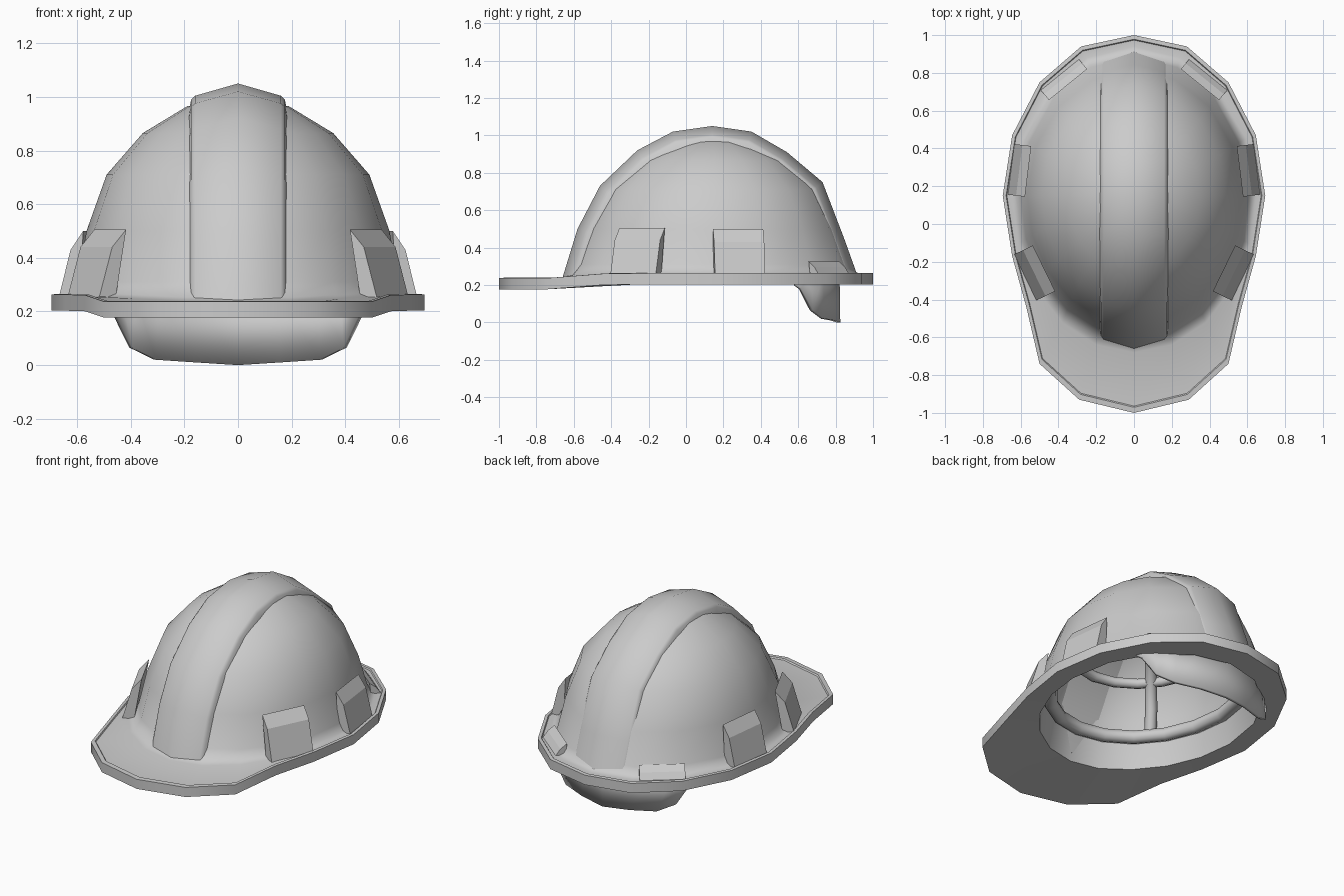
import bpy, bmesh
from math import sin, cos, radians

if "Cube" in bpy.data.objects:
    bpy.data.objects.remove(bpy.data.objects["Cube"])

CY = 0.15  # dome centre in y


def finish(ob, angle=40):
    bpy.ops.object.select_all(action='DESELECT')
    bpy.context.view_layer.objects.active = ob
    ob.select_set(True)
    bpy.ops.object.shade_smooth_by_angle(angle=radians(angle))
    return ob


def mesh_object(name, verts, faces, angle=40):
    me = bpy.data.meshes.new(name)
    me.from_pydata(verts, [], faces)
    bm = bmesh.new()
    bm.from_mesh(me)
    bmesh.ops.remove_doubles(bm, verts=bm.verts, dist=1e-5)
    bmesh.ops.dissolve_degenerate(bm, edges=bm.edges, dist=1e-5)
    bmesh.ops.recalc_face_normals(bm, faces=bm.faces)
    bm.to_mesh(me)
    bm.free()
    ob = bpy.data.objects.new(name, me)
    bpy.context.collection.objects.link(ob)
    return finish(ob, angle)


def loft(name, rows, wrap=True, caps=False, angle=40):
    n, m = len(rows[0]), len(rows)
    verts = [p for r in rows for p in r]
    faces = []
    for j in range(m - 1):
        for i in range(n if wrap else n - 1):
            h = (i + 1) % n
            faces.append((j * n + i, j * n + h, (j + 1) * n + h, (j + 1) * n + i))
    if caps:
        faces += [tuple(range(n)), tuple(range((m - 1) * n, m * n))]
    return mesh_object(name, verts, faces, angle)


# outlines: half list from back to front, mirrored into a full ring
half_brim = [(0, 1.0), (.28, .94), (.5, .75), (.645, .47), (.695, .15),
             (.645, -.17), (.57, -.44), (.5, -.74), (.29, -.93), (0, -1.0)]
angles = [0, 22.5, 45, 67.5, 90, 108, 126, 144, 162, 180]
angles += [360 - a for a in angles[-2:0:-1]]
brim = half_brim + [(-x, y) for x, y in half_brim[-2:0:-1]]

# dome profile: half width, front reach, back reach, height; the base flares into the brim
dome = [(.645, .83, .79, .257), (.622, .79, .76, .268), (.60, .745, .735, .31), (.565, .68, .665, .5),
        (.49, .57, .565, .71), (.355, .40, .40, .865), (.19, .20, .20, .965),
        (.0, .0, .0, 1.0)]


def ellipse(a, f, b, z, inset=0.0):
    a, f, b = max(a - inset, 0), max(f - inset, 0), max(b - inset, 0)
    return [(a * sin(radians(t)), CY + (b if cos(radians(t)) > 0 else f) * cos(radians(t)), z)
            for t in angles]


def drop(y):  # the peak dips slightly
    return .026 * min(max((-.41 - y) / .32, 0), 1)


def brim_ring(inset, z):
    k = 1 - inset / .7
    return [(x * k, CY + (y - CY) * k, z - drop(y)) for x, y in brim]


# shell and brim in one hollow loft
rows = [ellipse(*d) for d in reversed(dome)]
for i in (-1, -2):
    rows[i] = [(x, y, z - drop(y)) for x, y, z in rows[i]]
rows += [brim_ring(.022, .258), brim_ring(.018, .265), brim_ring(0, .263), brim_ring(0, .203)]
rows.append([(x, y, z - drop(y)) for x, y, z in ellipse(.58, .71, .70, .203)])
rows += [ellipse(a, f, b, z - .025, .03) for a, f, b, z in dome[3:]]
loft("shell", rows, angle=45)

# crown ridge from front to back over the top
path = [(-.66, .24), (-.58, .5), (-.46, .73), (-.26, .92), (-.07, 1.02), (.14, 1.05),
        (.35, 1.02), (.54, .91), (.73, .75), (.845, .45), (.915, .255)]
section = [(-.185, .86), (-.175, .925), (-.16, .943), (0, 1), (.16, .943), (.175, .925), (.185, .86)]
loft("crown_ridge", [[(x, .14 + (y - .14) * s, .245 + (z - .245) * s) for x, s in section]
                     for y, z in path], caps=True, angle=45)


# accessory pads around the base, sunk into the shell
def pad(name, x, y, deg, half, shoulder, top, lean, sink):
    c, s = cos(radians(deg)), sin(radians(deg))
    prof = [(0, .24), (-.5 * lean, shoulder), (-lean, top), (-sink, .24)]
    for side in (1, -1):
        rows = [[(side * (x + r * c - t * s), y + r * s + t * c, z) for r, z in prof]
                for t in (-half, half)]
        loft(name + ("_right" if side > 0 else "_left"), rows, caps=True, angle=10)


pad("front_pad", .58, -.285, -26, .135, .44, .505, .115, .07)
pad("rear_pad", .655, .29, 7, .135, .43, .5, .095, .08)
pad("back_pad", .40, .80, 51, .13, .295, .325, .08, .07)

# nape strap hanging at the back
nape = [(.465, .58, .2), (.455, .61, .18), (.40, .67, .065), (.31, .73, .02), (.16, .785, .01), (0, .815, 0)]
nape += [(-x, y, z) for x, y, z in nape[-2::-1]]
ob = loft("nape_strap", [nape, [(x * .97, y - .004, .26) for x, y, z in nape]], wrap=False)
mod = ob.modifiers.new("thickness", 'SOLIDIFY')
mod.thickness = .02
mod.offset = 0


# inner cradle: two rings and two crossing straps
def tube(name, pts, radius, closed):
    cu = bpy.data.curves.new(name, 'CURVE')
    cu.dimensions = '3D'
    cu.bevel_depth = radius
    cu.bevel_resolution = 2
    sp = cu.splines.new('POLY')
    sp.points.add(len(pts) - 1)
    for p, co in zip(sp.points, pts):
        p.co = (*co, 1)
    sp.use_cyclic_u = closed
    tmp = bpy.data.objects.new(name + "_curve", cu)
    bpy.context.collection.objects.link(tmp)
    me = bpy.data.meshes.new_from_object(tmp.evaluated_get(bpy.context.evaluated_depsgraph_get()))
    bpy.data.objects.remove(tmp)
    ob = bpy.data.objects.new(name, me)
    bpy.context.collection.objects.link(ob)
    finish(ob, 60)


tube("head_ring", ellipse(.525, .64, .63, .375), .04, True)
tube("crown_ring", ellipse(.41, .50, .48, .65), .03, True)
stops = [(.53, .64, .39), (.48, .57, .52), (.41, .49, .65), (.24, .28, .78)]
for i, sx in enumerate((1, -1)):
    arm = [(sx * a * .707, CY + b * .707, z) for a, b, z in stops]
    back = [(-x, 2 * CY - y, z) for x, y, z in reversed(arm)]
    tube("cradle_strap_%d" % (i + 1), arm + [(0, CY, .83)] + back, .035, False)
